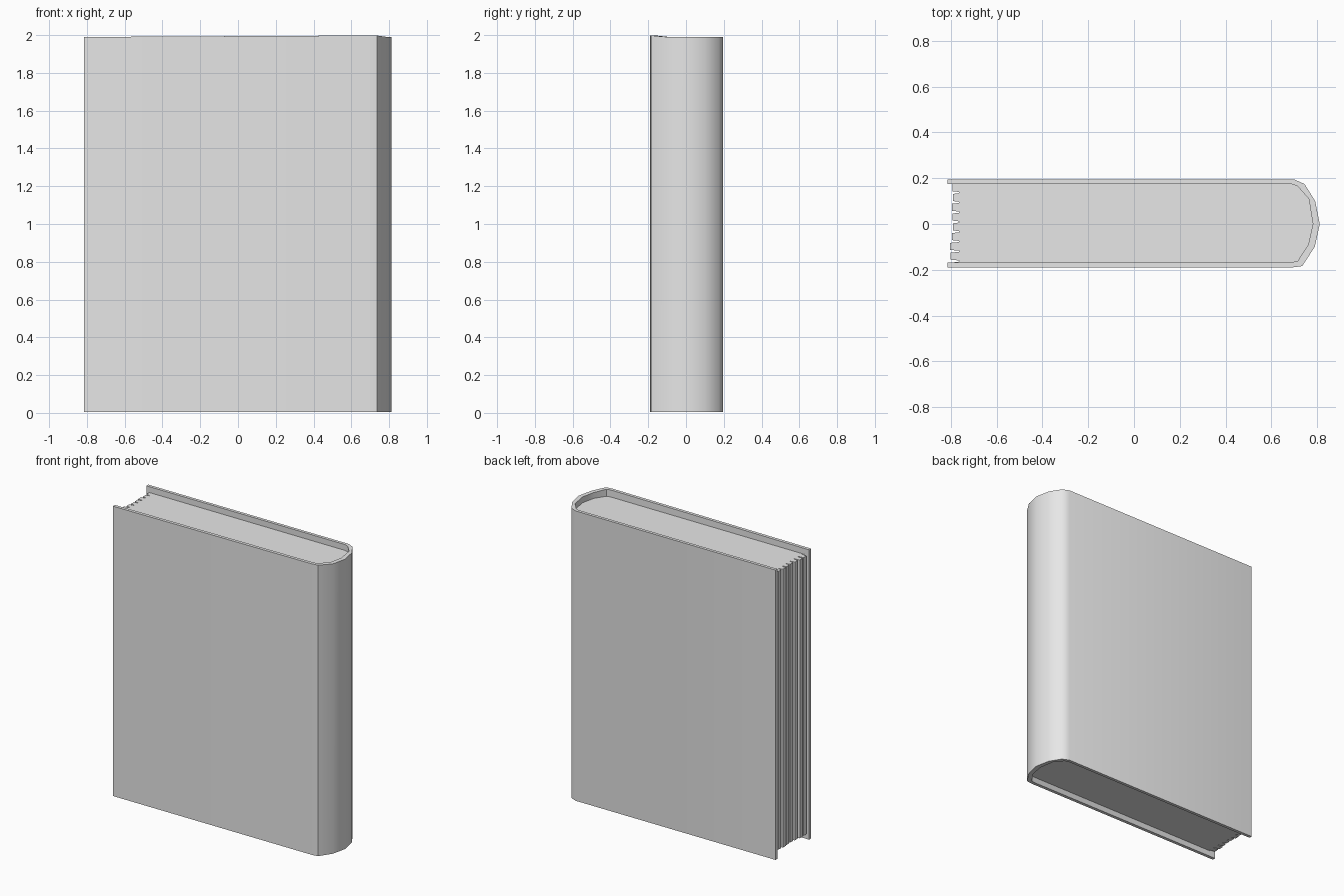
import bpy, bmesh, math, random

cube = bpy.data.objects.get("Cube")
if cube:
    bpy.data.objects.remove(cube)

random.seed(4)

grey = bpy.data.materials.new("plain grey")
grey.use_nodes = True
colour = (0.8, 0.8, 0.8, 1)
grey.diffuse_color = colour
grey.node_tree.nodes["Principled BSDF"].inputs["Base Color"].default_value = colour


def extrude_outline(name, outline, bottom, top):
    """Closed outline in plan, extruded upright."""
    bm = bmesh.new()
    face = bm.faces.new([bm.verts.new((x, y, bottom)) for x, y in outline])
    raised = bmesh.ops.extrude_face_region(bm, geom=[face])["geom"]
    verts = [v for v in raised if isinstance(v, bmesh.types.BMVert)]
    bmesh.ops.translate(bm, verts=verts, vec=(0, 0, top - bottom))
    bmesh.ops.recalc_face_normals(bm, faces=bm.faces)
    mesh = bpy.data.meshes.new(name)
    bm.to_mesh(mesh)
    bm.free()
    mesh.materials.append(grey)
    obj = bpy.data.objects.new(name, mesh)
    bpy.context.collection.objects.link(obj)
    bpy.ops.object.select_all(action="DESELECT")
    obj.select_set(True)
    bpy.context.view_layer.objects.active = obj
    bpy.ops.object.shade_smooth_by_angle(angle=math.radians(40))
    return obj


# Rounded spine, from the front board round to the back board
outer_spine = [(0.69, -0.19), (0.735, -0.184), (0.79, -0.1), (0.812, 0),
               (0.792, 0.1), (0.745, 0.175), (0.7, 0.195)]
inner_spine = [(0.685, -0.168), (0.715, -0.162), (0.762, -0.09), (0.782, 0),
               (0.764, 0.11), (0.715, 0.165), (0.69, 0.174)]

# Cover: both boards and the spine in one wrap
fore_edge = -0.815
cover_outline = ([(fore_edge, -0.19)] + outer_spine + [(fore_edge, 0.195)]
                 + [(fore_edge, 0.174)] + inner_spine[::-1] + [(fore_edge, -0.168)])
cover = extrude_outline("cover", cover_outline, 0.006, 1.99)

# The front board stands a little taller toward the spine
for v in cover.data.vertices:
    if v.co.z > 1 and v.co.y < -0.15 and v.co.x > 0.6:
        v.co.z += 0.008

# Page block: fore edge of uneven gatherings with narrow grooves between
gatherings = 8
low, high = -0.168, 0.174
step = (high - low) / gatherings
page_edge = []
for i in range(gatherings):
    y = high - i * step
    x = -0.79 - random.uniform(0, 0.015)
    page_edge += [(x, y), (x, y - step * 0.72),
                  (-0.765, y - step * 0.8), (-0.765, y - step * 0.92)]
page_edge.append((-0.79, low))
extrude_outline("page_block", inner_spine + page_edge, 0.045, 1.95)
